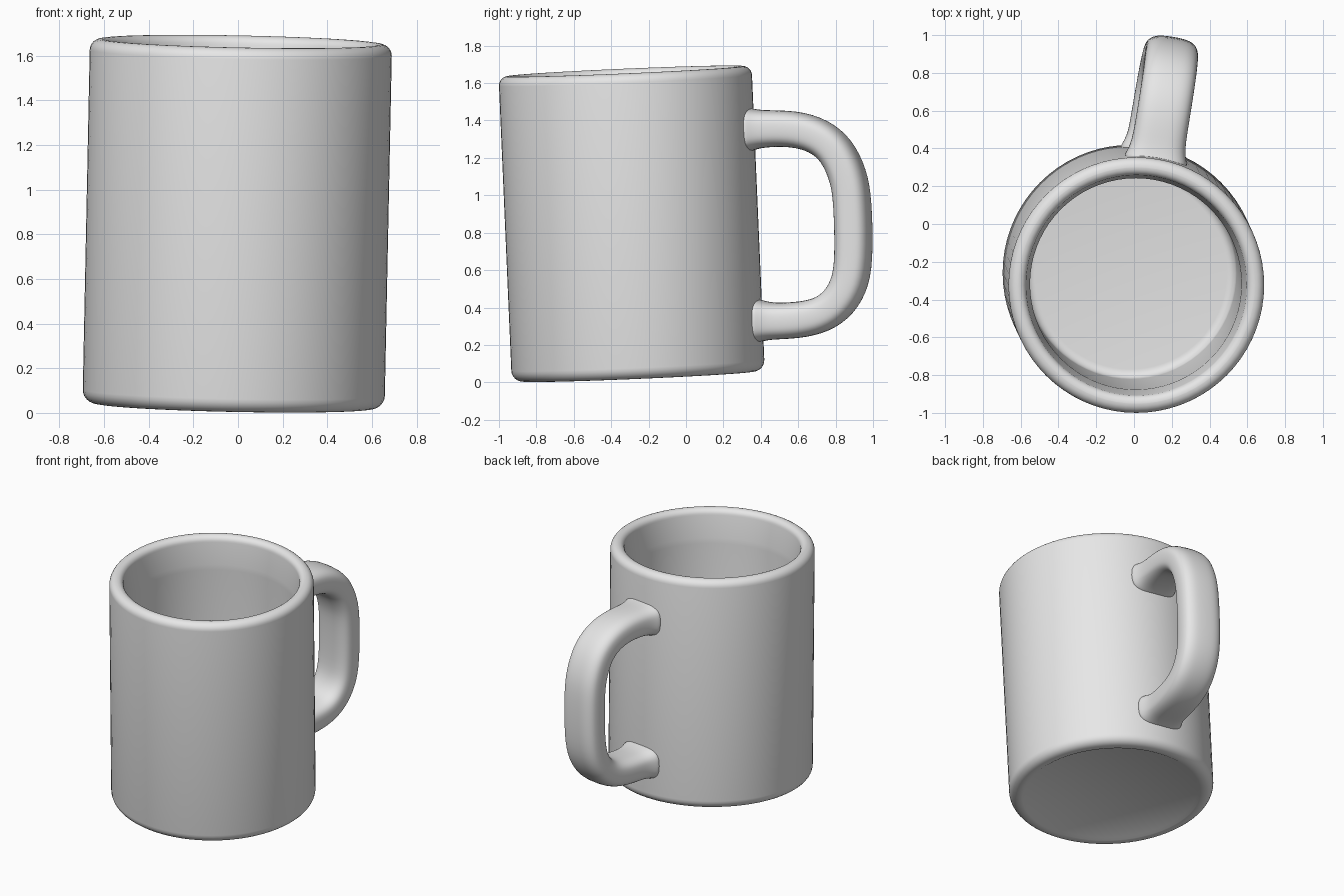
import bpy, bmesh, math
from mathutils import Matrix, Vector

cube = bpy.data.objects.get("Cube")
if cube:
    bpy.data.objects.remove(cube, do_unlink=True)

# One plain ceramic colour
ceramic = bpy.data.materials.new("grey_ceramic")
ceramic.use_nodes = True
colour = (0.8, 0.8, 0.8, 1)
ceramic.diffuse_color = colour
ceramic.node_tree.nodes["Principled BSDF"].inputs["Base Color"].default_value = colour

# The whole mug leans slightly off the vertical
axis = Vector((0.033, -0.07, 1.62)).normalized()
lean = Vector((0, 0, 1)).rotation_difference(axis).to_matrix().to_4x4()
placement = Matrix.Translation((-0.02, -0.255, 0.031)) @ lean


def finish(name, bm, matrix):
    bmesh.ops.remove_doubles(bm, verts=bm.verts, dist=1e-5)
    bmesh.ops.recalc_face_normals(bm, faces=bm.faces)
    bm.transform(matrix)
    mesh = bpy.data.meshes.new(name)
    bm.to_mesh(mesh)
    bm.free()
    mesh.materials.append(ceramic)
    for poly in mesh.polygons:
        poly.use_smooth = True
    obj = bpy.data.objects.new(name, mesh)
    bpy.context.collection.objects.link(obj)
    return obj


def arc(r, z, radius, start, end, steps=6):
    """Rounded corner of a lathe profile, as (radius, height) points."""
    angles = [math.radians(start + (end - start) * i / steps) for i in range(steps + 1)]
    return [(r + radius * math.cos(a), z + radius * math.sin(a)) for a in angles]


# Cup: lathe profile from underside centre, up the wall, over the rim, to the inner floor
profile = [(0, 0.012), (0.57, 0.012), (0.59, 0)]
profile += arc(0.617, 0.06, 0.06, -90, 0)
profile += arc(0.627, 1.585, 0.05, 0, 90)
profile += arc(0.625, 1.593, 0.042, 90, 180)
profile += [(0.56, 1.44), (0.56, 1.40)]
profile += arc(0.51, 0.15, 0.05, 0, -90)
profile += [(0, 0.10)]

bm = bmesh.new()
verts = [bm.verts.new((r, 0, z)) for r, z in profile]
edges = [bm.edges.new(pair) for pair in zip(verts, verts[1:])]
bmesh.ops.spin(bm, geom=verts + edges, cent=(0, 0, 0), axis=(0, 0, 1),
               angle=math.tau, steps=72, use_merge=True)
finish("cup", bm, placement)

# Handle: rounded section swept along a loop, flared where it meets the wall
path = [Vector((0, u, z)) for u, z in (
    (0.63, 1.296), (0.67, 1.296), (0.73, 1.297), (0.90, 1.294), (1.035, 1.25),
    (1.13, 1.166), (1.185, 1.03), (1.203, 0.90), (1.197, 0.57), (1.162, 0.43),
    (1.085, 0.33), (0.98, 0.278), (0.84, 0.265), (0.73, 0.268), (0.67, 0.272), (0.63, 0.272))]
half_width, half_depth, sides = 0.142, 0.098, 24
flare = {0: 1.25, 1: 1.17}


def rounded(value):
    return math.copysign(abs(value) ** 0.68, value)


bm = bmesh.new()
rings = []
last = len(path) - 1
for i, point in enumerate(path):
    tangent = (path[min(i + 1, last)] - path[max(i - 1, 0)]).normalized()
    across = Vector((1, 0, 0))
    outward = across.cross(tangent)
    scale = flare.get(min(i, last - i), 1)
    ring = []
    for k in range(sides):
        a = math.tau * k / sides
        offset = (across * half_width * rounded(math.cos(a))
                  + outward * half_depth * rounded(math.sin(a)))
        ring.append(bm.verts.new(point + offset * scale))
    rings.append(ring)
for lower, upper in zip(rings, rings[1:]):
    for k in range(sides):
        n = (k + 1) % sides
        bm.faces.new((lower[k], lower[n], upper[n], upper[k]))
for ring in (rings[0], rings[-1]):
    bm.faces.new(ring)
handle = finish("handle", bm, placement @ Matrix.Rotation(math.radians(-9.5), 4, "Z"))
smooth = handle.modifiers.new("smooth", "SUBSURF")
smooth.levels = smooth.render_levels = 2
